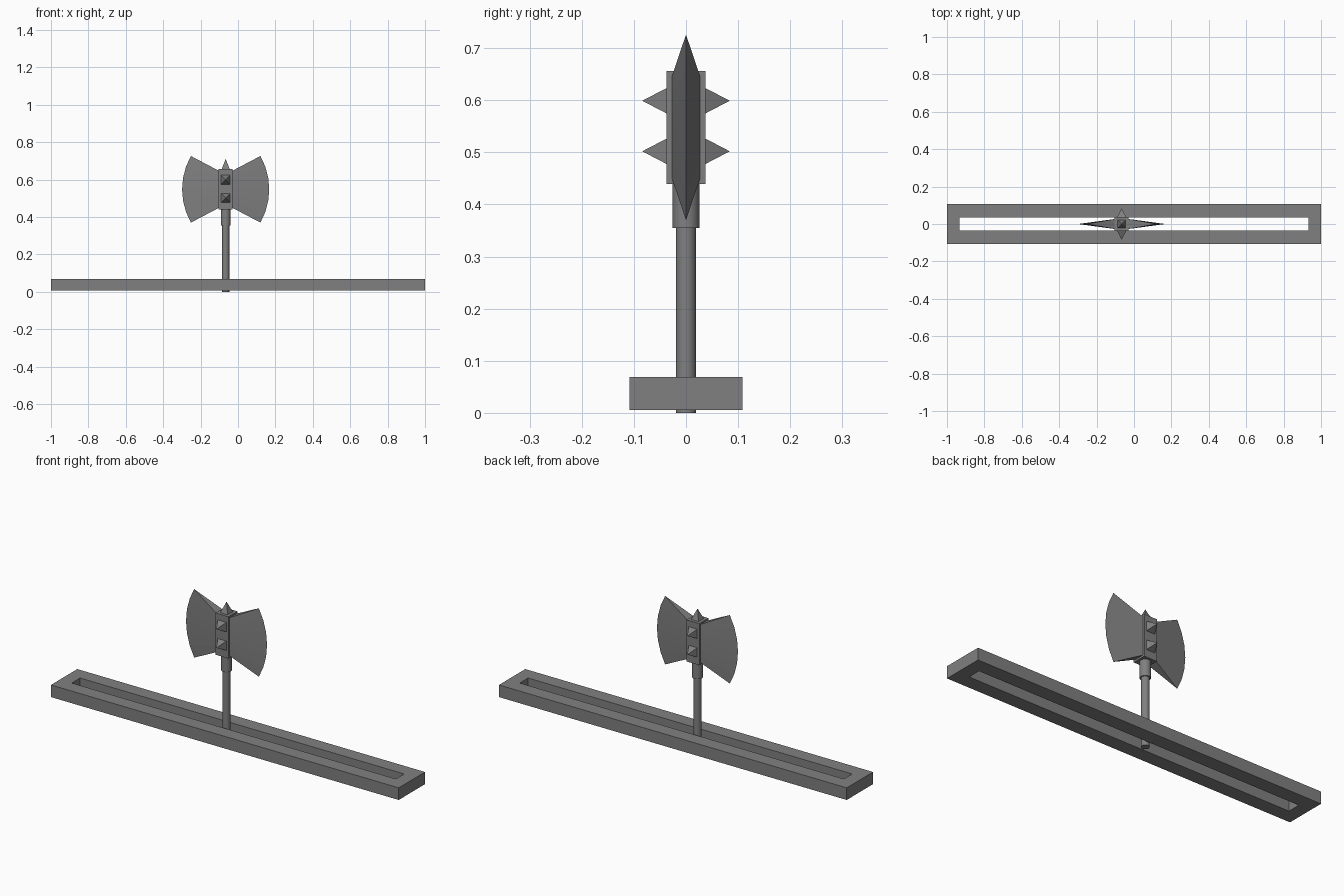
import bpy, bmesh, math
from mathutils import Matrix, Vector

if "Cube" in bpy.data.objects:
    bpy.data.objects.remove(bpy.data.objects["Cube"])

mat = bpy.data.materials.new("dark grey metal")
mat.diffuse_color = (0.216, 0.216, 0.216, 1)
mat.use_nodes = True
mat.node_tree.nodes["Principled BSDF"].inputs["Base Color"].default_value = mat.diffuse_color
CX = -0.066  # x of the axe axis


def finish(bm, name):
    bmesh.ops.recalc_face_normals(bm, faces=bm.faces)
    me = bpy.data.meshes.new(name)
    bm.to_mesh(me)
    bm.free()
    me.materials.append(mat)
    ob = bpy.data.objects.new(name, me)
    bpy.context.collection.objects.link(ob)
    return ob


def cylinder(name, r, z0, z1):
    bm = bmesh.new()
    bmesh.ops.create_cone(bm, cap_ends=True, segments=16, radius1=r, radius2=r, depth=z1 - z0,
                          matrix=Matrix.Translation((CX, 0, (z0 + z1) / 2)))
    ob = finish(bm, name)
    bpy.ops.object.select_all(action='DESELECT')
    ob.select_set(True)
    bpy.context.view_layer.objects.active = ob
    bpy.ops.object.shade_smooth_by_angle(angle=math.radians(30))


def spike(name, base, direction, half, height):
    """Square pyramid standing on base and pointing along direction."""
    bm = bmesh.new()
    turn = Vector(direction).to_track_quat('Z', 'Y').to_matrix().to_4x4()
    m = (Matrix.Translation(base) @ turn @ Matrix.Translation((0, 0, height / 2))
         @ Matrix.Rotation(math.pi / 4, 4, 'Z'))
    bmesh.ops.create_cone(bm, cap_ends=True, segments=4, radius1=half * math.sqrt(2),
                          radius2=0, depth=height, matrix=m)
    finish(bm, name)


def blade(name, side):
    """Wedge from a thick root to a curved sharp edge."""
    bm = bmesh.new()
    n, R, half_chord = 6, 0.3605, 0.178
    a = math.asin(half_chord / R)
    front, back, edge = [], [], []
    for i in range(n + 1):
        t = 1 - 2 * i / n
        zr = 0.548 + 0.098 * t
        front.append(bm.verts.new((CX + side * 0.034, -0.027, zr)))
        back.append(bm.verts.new((CX + side * 0.034, 0.027, zr)))
        edge.append(bm.verts.new((CX + side * (0.233 - R + R * math.cos(a * t)), 0,
                                  0.548 + R * math.sin(a * t))))
    for i in range(n):
        for root in (front, back):
            bm.faces.new((root[i], root[i + 1], edge[i + 1], edge[i]))
        bm.faces.new((front[i], back[i], back[i + 1], front[i + 1]))
    for i in (0, n):
        bm.faces.new((front[i], back[i], edge[i]))
    finish(bm, name)


# slotted base frame: outer and inner rectangles joined into a ring
bm = bmesh.new()
corners = [(-1, -1), (1, -1), (1, 1), (-1, 1)]
rings = [[bm.verts.new((sx * hx, sy * hy, z)) for sx, sy in corners]
         for hx, hy, z in ((1, 0.108, 0.006), (1, 0.108, 0.069),
                           (0.932, 0.034, 0.069), (0.932, 0.034, 0.006))]
for k in range(4):
    p, q = rings[k], rings[(k + 1) % 4]
    for i in range(4):
        j = (i + 1) % 4
        bm.faces.new((p[i], p[j], q[j], q[i]))
finish(bm, "base_frame")

# handle and collar
cylinder("handle", 0.0195, 0.0, 0.40)
cylinder("collar", 0.026, 0.355, 0.45)

# head block
bm = bmesh.new()
bmesh.ops.create_cube(bm, size=1, matrix=Matrix.Translation((CX, 0, 0.5475))
                      @ Matrix.Diagonal((0.074, 0.074, 0.217, 1)))
finish(bm, "head_block")

# spikes
spike("top_spike", (CX, 0, 0.655), (0, 0, 1), 0.022, 0.055)
for side, label in ((-1, "front"), (1, "back")):
    for z, level in ((0.599, "upper"), (0.502, "lower")):
        spike(f"{label}_{level}_spike", (CX, side * 0.036, z), (0, side, 0), 0.025, 0.048)

# blades
blade("left_blade", -1)
blade("right_blade", 1)
